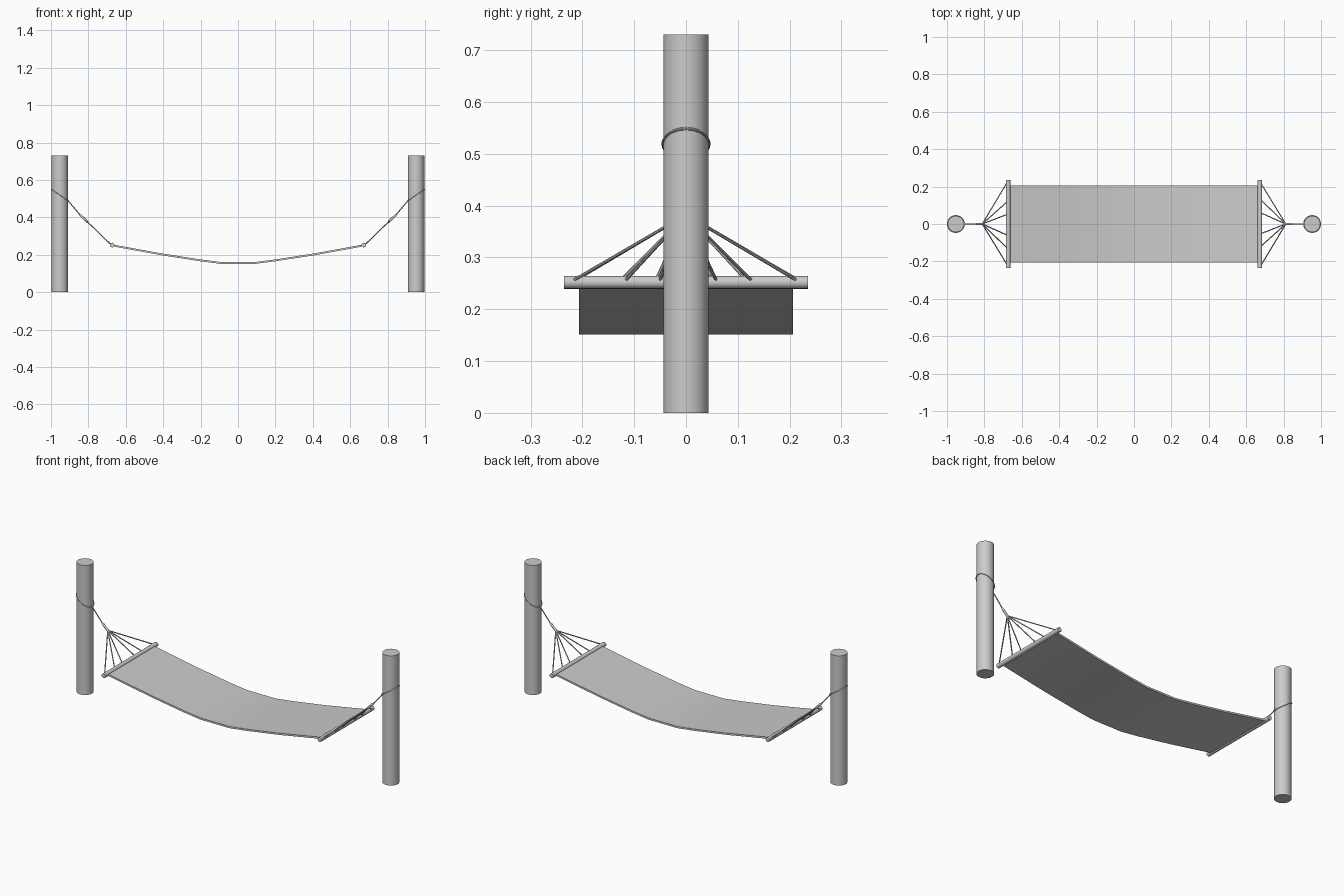
import bpy, bmesh, math
from mathutils import Vector, Matrix

if "Cube" in bpy.data.objects:
    bpy.data.objects.remove(bpy.data.objects["Cube"])

HALF_TURN = Matrix.Rotation(math.pi, 4, 'Z')


def finish(name, bm, angle=35):
    bmesh.ops.recalc_face_normals(bm, faces=bm.faces)
    me = bpy.data.meshes.new(name)
    bm.to_mesh(me)
    bm.free()
    ob = bpy.data.objects.new(name, me)
    bpy.context.collection.objects.link(ob)
    bpy.ops.object.select_all(action='DESELECT')
    ob.select_set(True)
    bpy.context.view_layer.objects.active = ob
    bpy.ops.object.shade_smooth_by_angle(angle=math.radians(angle))
    return ob


def rod(bm, a, b, r, sides=10, r2=None):
    a, b = Vector(a), Vector(b)
    d = b - a
    m = Matrix.Translation((a + b) / 2) @ d.to_track_quat('Z', 'Y').to_matrix().to_4x4()
    bmesh.ops.create_cone(bm, cap_ends=True, segments=sides, radius1=r,
                          radius2=r if r2 is None else r2, depth=d.length, matrix=m)


def tied_loop(bm, cx, cz, R, slope, r, n=32, sides=8):
    # circle in plan, tilted so it rises towards the outside
    rings = []
    for i in range(n):
        t = 2 * math.pi * i / n
        out = Vector((math.cos(t), math.sin(t), 0))
        c = Vector((cx + R * out.x, R * out.y, cz + slope * R * out.x))
        rings.append([bm.verts.new(c + out * r * math.cos(u) + Vector((0, 0, r * math.sin(u))))
                      for u in (2 * math.pi * k / sides for k in range(sides))])
    for i in range(n):
        p, q = rings[i], rings[(i + 1) % n]
        for k in range(sides):
            j = (k + 1) % sides
            bm.faces.new((p[k], q[k], q[j], p[j]))


PX = 0.9525
knot_top, knot_low = Vector((0.848, 0, 0.417)), Vector((0.802, 0, 0.372))
for side in ("right", "left"):
    def done(name, bm):
        if side == "left":
            bm.transform(HALF_TURN)
        finish(side + "_" + name, bm)

    # upright post
    bm = bmesh.new()
    rod(bm, (PX, 0, 0), (PX, 0, 0.73), 0.0435, 32)
    done("post", bm)

    # rope tied round the post and running down to the knot
    bm = bmesh.new()
    tied_loop(bm, PX, 0.519, 0.0447, 0.66, 0.0028)
    rod(bm, (0.909, 0, 0.490), knot_top, 0.003)
    done("post_rope", bm)

    # spindle-shaped knot
    bm = bmesh.new()
    d = knot_low - knot_top
    stops = [(0, 0.003), (0.2, 0.0065), (0.8, 0.0065), (1, 0.004)]
    for (t0, r0), (t1, r1) in zip(stops, stops[1:]):
        rod(bm, knot_top + d * t0, knot_top + d * t1, r0, 12, r1)
    done("knot", bm)

    # fan of ropes from the knot to the spreader bar
    bm = bmesh.new()
    for y in (-0.224, -0.12, -0.052, 0.06, 0.13, 0.22):
        rod(bm, (0.81, y * 0.01, 0.381), (0.677, y, 0.252), 0.003, 8)
    done("fan_ropes", bm)

    # spreader bar
    bm = bmesh.new()
    rod(bm, (0.673, -0.235, 0.252), (0.673, 0.235, 0.252), 0.0125, 16)
    done("spreader_bar", bm)

# sagging cloth bed
half = [(0.09, 0.156), (0.2, 0.170), (0.4, 0.201), (0.55, 0.228), (0.67, 0.250)]
path = [(-x, z) for x, z in reversed(half)] + half
W, T = 0.206, 0.005
bm = bmesh.new()
rows = [[bm.verts.new((x, y, z + dz)) for y, dz in ((-W, -T), (W, -T), (W, T), (-W, T))]
        for x, z in path]
for p, q in zip(rows, rows[1:]):
    for k in range(4):
        j = (k + 1) % 4
        bm.faces.new((p[k], p[j], q[j], q[k]))
bm.faces.new(rows[0])
bm.faces.new(rows[-1])
finish("cloth_bed", bm)
